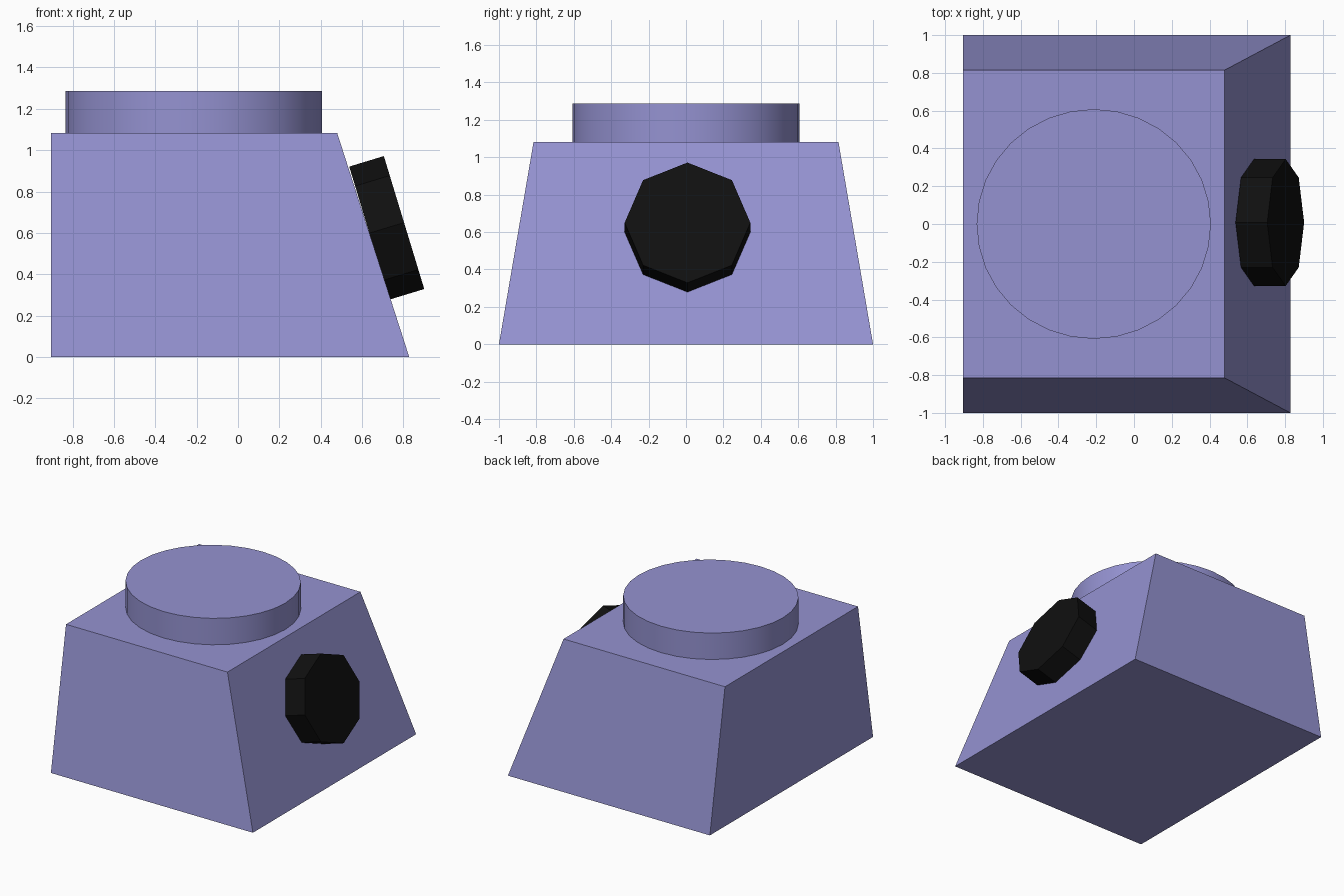
import bpy, bmesh, math
from mathutils import Matrix, Vector

cube = bpy.data.objects.get("Cube")
if cube:
    bpy.data.objects.remove(cube, do_unlink=True)


def material(name, rgb):
    mat = bpy.data.materials.new(name)
    mat.use_nodes = True
    mat.diffuse_color = (*rgb, 1)
    mat.node_tree.nodes["Principled BSDF"].inputs["Base Color"].default_value = (*rgb, 1)
    return mat


def finish(name, bm, mat):
    bmesh.ops.recalc_face_normals(bm, faces=bm.faces)
    mesh = bpy.data.meshes.new(name)
    bm.to_mesh(mesh)
    bm.free()
    mesh.materials.append(mat)
    obj = bpy.data.objects.new(name, mesh)
    bpy.context.collection.objects.link(obj)
    return obj


def cylinder(name, sides, radius, depth, matrix, mat):
    bm = bmesh.new()
    bmesh.ops.create_cone(bm, cap_ends=True, segments=sides, radius1=radius,
                          radius2=radius, depth=depth, matrix=matrix)
    return finish(name, bm, mat)


lavender = material("lavender", (0.30, 0.29, 0.64))
black = material("black", (0.005, 0.005, 0.005))

# Body: box tapered on three sides, upright on the left of the front view
HEIGHT, BACK_X, BASE_X, TOP_X, TOP_Y = 1.082, -0.905, 0.828, 0.48, 0.815
bm = bmesh.new()
bmesh.ops.create_cube(bm, size=2)
for v in bm.verts:
    top = v.co.z > 0
    v.co.x = (TOP_X if top else BASE_X) if v.co.x > 0 else BACK_X
    v.co.y *= TOP_Y if top else 1
    v.co.z = HEIGHT if top else 0
finish("body", bm, lavender)

# Round lid on top, very slightly oval
lid_top = 1.287
lid = cylinder("lid", 32, 1, lid_top - HEIGHT,
               Matrix.Translation((-0.213, 0, (lid_top + HEIGHT) / 2))
               @ Matrix.Diagonal((0.62, 0.608, 1, 1)), lavender)
bpy.context.view_layer.objects.active = lid
lid.select_set(True)
bpy.ops.object.shade_smooth_by_angle(angle=math.radians(30))
lid.select_set(False)

# Octagonal knob standing off the sloped side, corner pointing up
axis = Vector((0.957, 0, 0.291)).normalized()
depth = 0.175
centre = Vector((0.803, 0.008, 0.65)) - axis * depth / 2
cylinder("knob", 8, 0.336, depth,
         Matrix.Translation(centre) @ Matrix.Rotation(math.atan2(axis.x, axis.z), 4, 'Y'), black)
